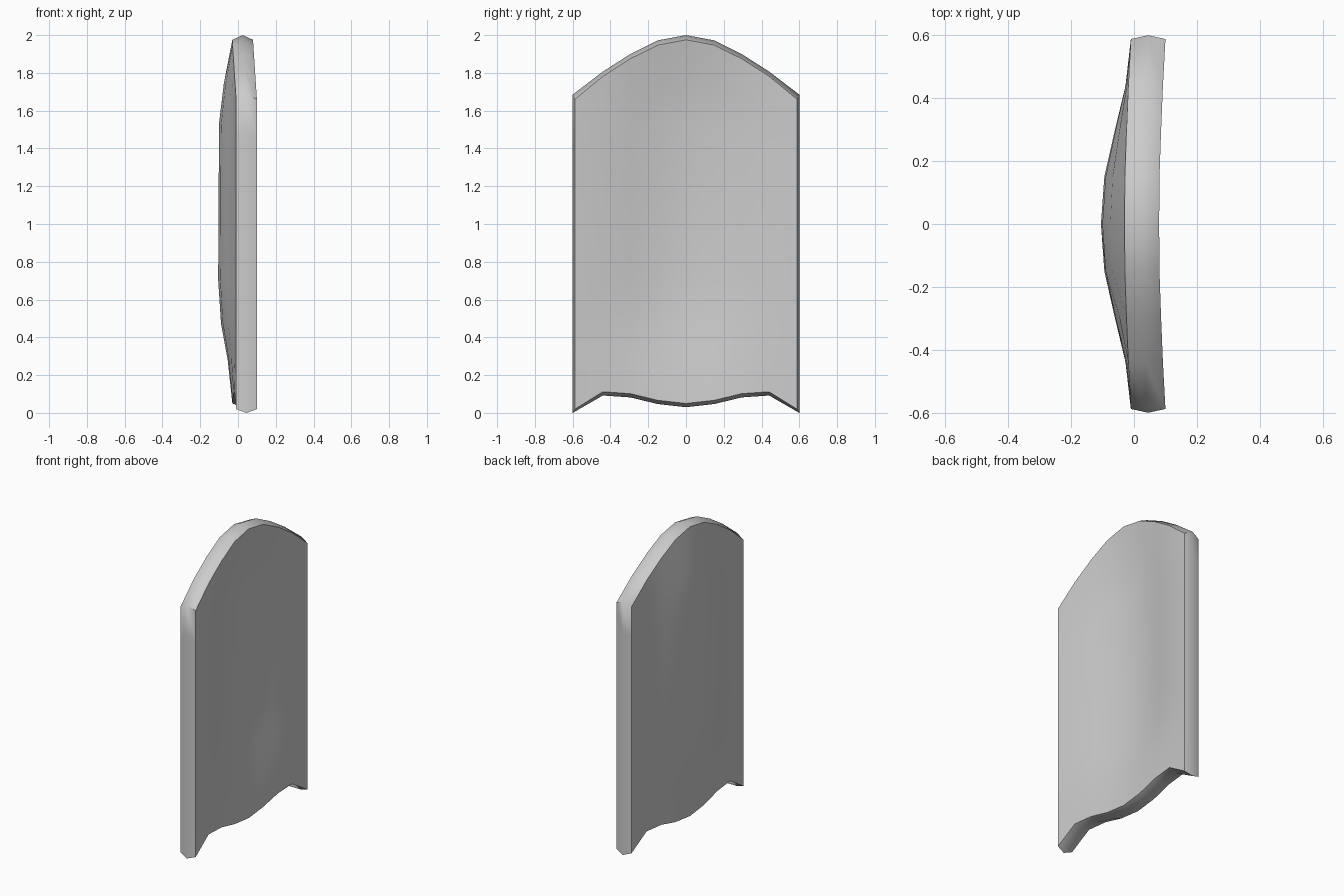
import bpy, bmesh, math

if "Cube" in bpy.data.objects:
    bpy.data.objects.remove(bpy.data.objects["Cube"])

# Half profiles, from the centre line to the side edge
Y = [0, 0.15, 0.295, 0.44, 0.6]
TOP = [2.0, 1.972, 1.9, 1.807, 1.685]
BOTTOM = [0.03, 0.047, 0.082, 0.092, 0.0]
ACROSS = [1, 0.87, 0.5, 0.12, 0]        # bulge across the width
ARCH = [1, 0.95, 0.7, 0.4, 0]           # lean of the top and bottom rims
# Bulge up the height: (fraction of height, strength)
ROWS = [(0, 0), (0.12, 0.33), (0.22, 0.8), (0.34, 1), (0.77, 0.94), (0.88, 0.6), (1, 0)]
THICK = 0.11
COLS = range(-4, 5)

bm = bmesh.new()


def surface_x(i, g):
    return -0.01 - 0.02 * ARCH[i] - 0.075 * ACROSS[i] * g


def add_face_grid(offset, flip):
    """One curved sheet, inset a little from the rim ridge."""
    grid = []
    for c in COLS:
        i = abs(c)
        y = math.copysign(Y[i] - (0.012 if i == 4 else 0), c)
        lo, hi = BOTTOM[i] + 0.02, TOP[i] - 0.025
        grid.append([bm.verts.new((surface_x(i, g) + offset, y, lo + t * (hi - lo)))
                     for t, g in ROWS])
    for a, b in zip(grid, grid[1:]):
        for k in range(len(ROWS) - 1):
            quad = [a[k], b[k], b[k + 1], a[k + 1]]
            bm.faces.new(quad[::-1] if flip else quad)
    return grid


def border(grid):
    n, m = len(grid), len(grid[0])
    return ([grid[c][0] for c in range(n)] + [grid[-1][k] for k in range(1, m)]
            + [grid[c][-1] for c in range(n - 2, -1, -1)]
            + [grid[0][k] for k in range(m - 2, 0, -1)])


# Hollow side and bulging side
outer = border(add_face_grid(0, True))
inner = border(add_face_grid(THICK, False))

# Ridge running round the middle of the rim
ridge_grid = []
for c in COLS:
    i = abs(c)
    ridge_grid.append([(surface_x(i, 0) + THICK / 2, math.copysign(Y[i], c),
                        BOTTOM[i] + t * (TOP[i] - BOTTOM[i])) for t, g in ROWS])
ridge = [bm.verts.new(p) for p in border(ridge_grid)]

# Bevelled rim joining both sides
count = len(ridge)
for a, b in ((outer, ridge), (ridge, inner)):
    for k in range(count):
        j = (k + 1) % count
        bm.faces.new((a[k], a[j], b[j], b[k]))
bmesh.ops.recalc_face_normals(bm, faces=bm.faces)

mesh = bpy.data.meshes.new("curved_shield_panel")
bm.to_mesh(mesh)
bm.free()
panel = bpy.data.objects.new("curved_shield_panel", mesh)
bpy.context.collection.objects.link(panel)
bpy.context.view_layer.objects.active = panel
panel.select_set(True)
bpy.ops.object.shade_smooth_by_angle(angle=math.radians(50))
